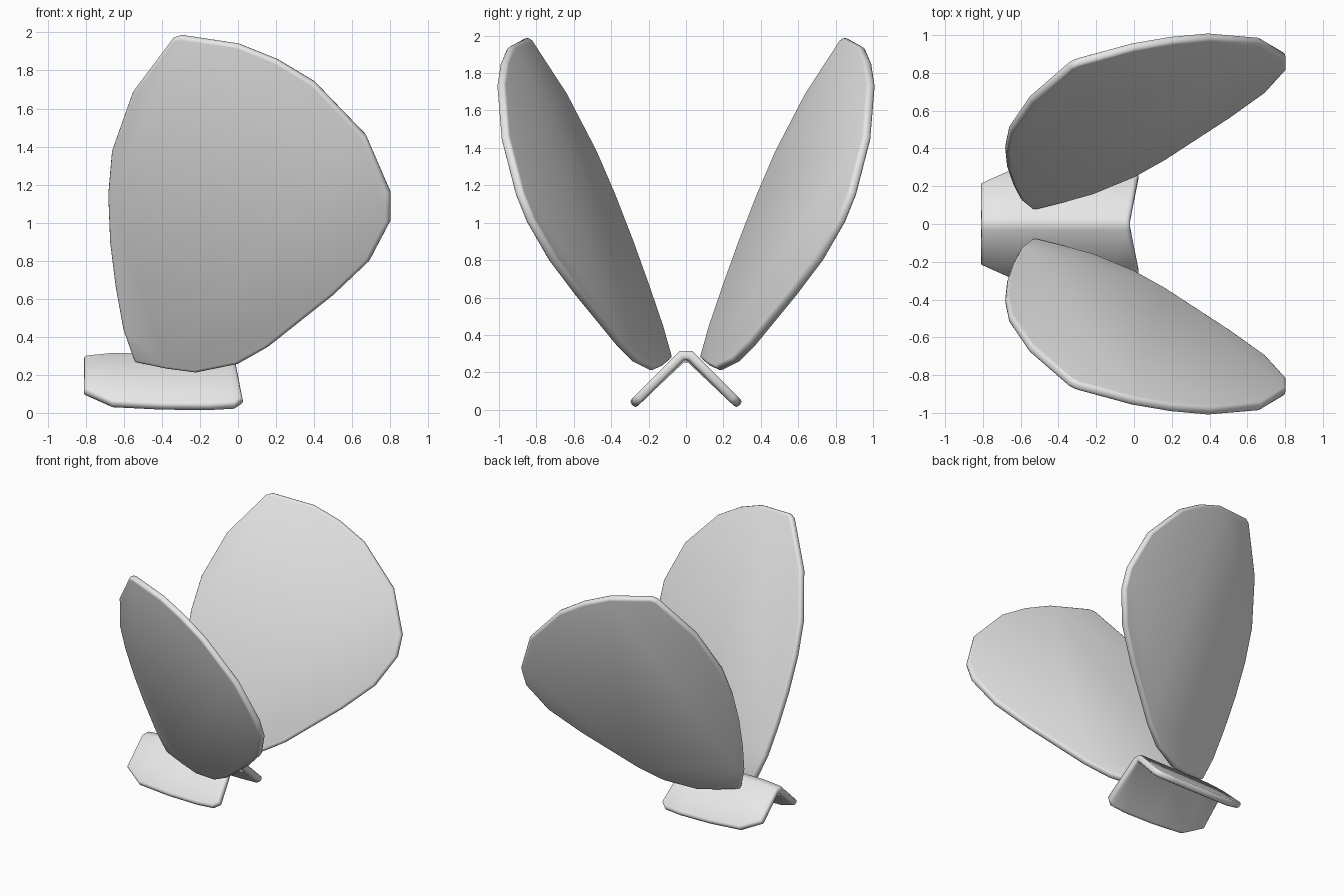
import bpy

cube = bpy.data.objects.get("Cube")
if cube:
    bpy.data.objects.remove(cube, do_unlink=True)

# One plain grey
grey = bpy.data.materials.new("plain_grey")
grey.use_nodes = True
colour = (0.8, 0.8, 0.8, 1)
grey.diffuse_color = colour
grey.node_tree.nodes["Principled BSDF"].inputs["Base Color"].default_value = colour

THICKNESS = 0.05


def rounded_sheet(name, verts, faces):
    """Thin sheet, thickened both ways, with a rounded rim."""
    mesh = bpy.data.meshes.new(name)
    mesh.from_pydata(verts, [], faces)
    mesh.materials.append(grey)
    mesh.shade_smooth()
    obj = bpy.data.objects.new(name, mesh)
    bpy.context.collection.objects.link(obj)
    solid = obj.modifiers.new("thickness", "SOLIDIFY")
    solid.thickness = THICKNESS
    solid.offset = 0
    solid.use_even_offset = True
    bevel = obj.modifiers.new("rounded_rim", "BEVEL")
    bevel.width = 0.018
    bevel.segments = 2
    bevel.limit_method = "ANGLE"
    bevel.angle_limit = 1.05
    return obj


# Wing outline in x and z, laid on a leaning plane
outline = [(-0.54, 0.27), (-0.37, 0.235), (-0.22, 0.215), (0, 0.26),
           (0.16, 0.35), (0.5, 0.62), (0.69, 0.8), (0.8, 1.01),
           (0.8, 1.16), (0.67, 1.46), (0.4, 1.74), (0.2, 1.86),
           (0, 1.94), (-0.3, 1.985), (-0.34, 1.97), (-0.55, 1.69),
           (-0.66, 1.38), (-0.68, 1.15), (-0.67, 0.9), (-0.64, 0.66),
           (-0.6, 0.44)]

for name, side in (("right_wing", 1), ("left_wing", -1)):
    verts = [(x, side * (-0.161 - 0.332 * x - 0.402 * z), z) for x, z in outline]
    rounded_sheet(name, verts, [range(len(verts))])

# Folded base: ridge x, lower edge x, lower edge half width, ridge height
stations = [(-0.81, -0.81, 0.205, 0.275), (-0.66, -0.66, 0.272, 0.29),
            (-0.4, -0.4, 0.285, 0.29), (-0.15, -0.15, 0.287, 0.29),
            (-0.05, -0.02, 0.28, 0.29), (-0.02, 0.025, 0.25, 0.29)]
verts, faces = [], []
for ridge_x, edge_x, half, ridge_z in stations:
    fold = 0.022
    verts += [(edge_x, -half, 0.312 - half), (ridge_x, -fold, ridge_z),
              (ridge_x, fold, ridge_z), (edge_x, half, 0.312 - half)]
for row in range(len(stations) - 1):
    for col in range(3):
        a = row * 4 + col
        faces.append((a, a + 4, a + 5, a + 1))
rounded_sheet("folded_base", verts, faces)
